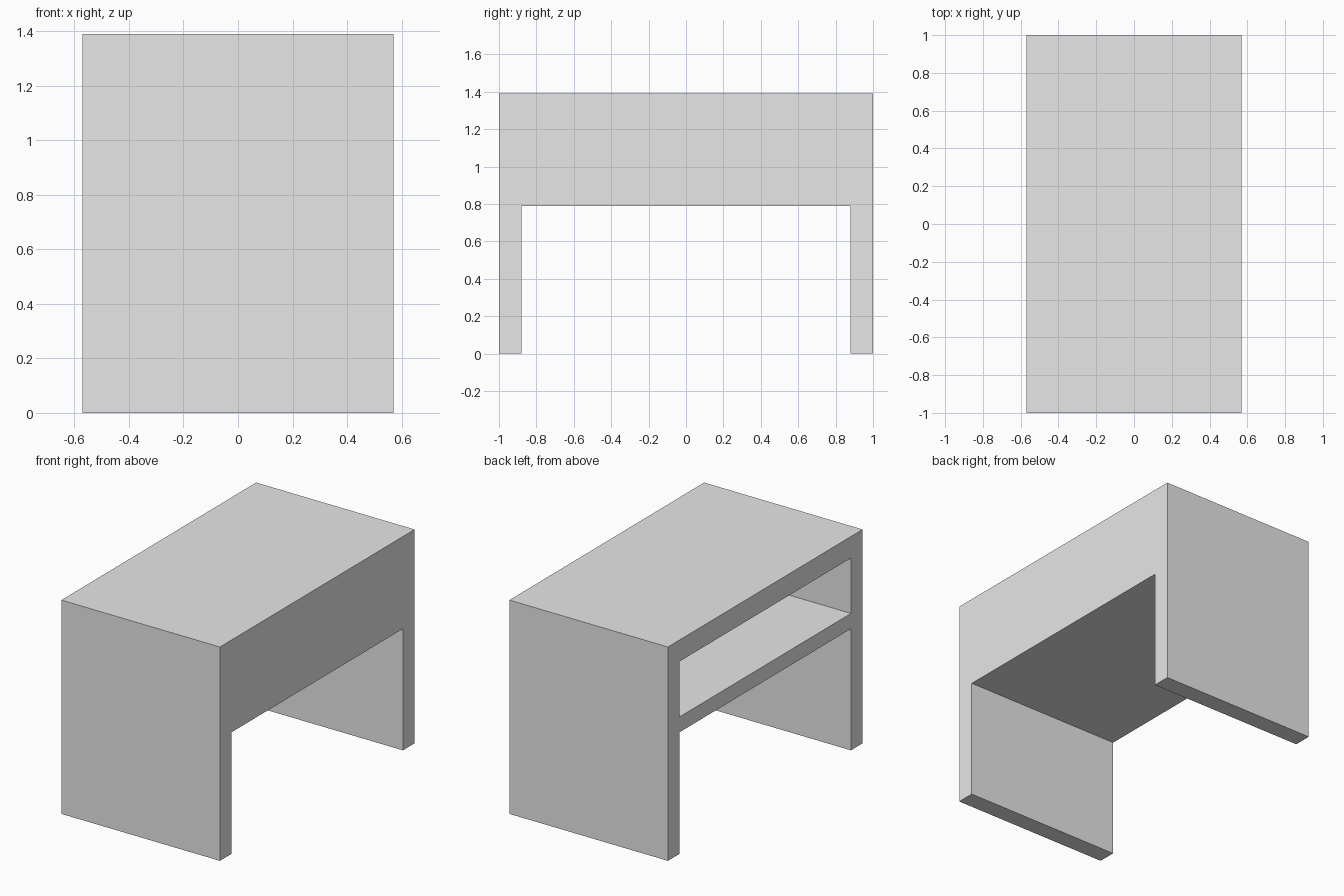
import bpy
import bmesh

cube = bpy.data.objects.get("Cube")
if cube:
    bpy.data.objects.remove(cube, do_unlink=True)

# Overall sizes
HALF_W, HALF_L, HEIGHT = 0.57, 1.0, 1.39
WALL = 0.12          # end panels and closed side
UNDERSIDE = 0.79     # bottom of the shelf
SHELF_TOP, TOP_UNDERSIDE = 0.89, 1.25

grey = bpy.data.materials.new("plain_grey")
grey.use_nodes = True
colour = (0.8, 0.8, 0.8, 1.0)
grey.diffuse_color = colour
grey.node_tree.nodes["Principled BSDF"].inputs["Base Color"].default_value = colour


def prism(name, profile, x0, x1):
    """Extrude a closed (y, z) profile along x."""
    bm = bmesh.new()
    face = bm.faces.new([bm.verts.new((x0, y, z)) for y, z in profile])
    new = bmesh.ops.extrude_face_region(bm, geom=[face])["geom"]
    verts = [v for v in new if isinstance(v, bmesh.types.BMVert)]
    bmesh.ops.translate(bm, verts=verts, vec=(x1 - x0, 0, 0))
    bmesh.ops.recalc_face_normals(bm, faces=bm.faces)
    mesh = bpy.data.meshes.new(name)
    bm.to_mesh(mesh)
    bm.free()
    mesh.materials.append(grey)
    obj = bpy.data.objects.new(name, mesh)
    bpy.context.collection.objects.link(obj)
    return obj


# Desk body: two end panels joined by a deep upper box
inner = HALF_L - WALL
right_half = [(inner, UNDERSIDE), (inner, 0), (HALF_L, 0), (HALF_L, HEIGHT)]
left_half = [(-y, z) for y, z in reversed(right_half)]
body = prism("desk_body", right_half + left_half, -HALF_W, HALF_W)

# Storage compartment, open on one long side only
compartment = [(-inner, SHELF_TOP), (inner, SHELF_TOP),
               (inner, TOP_UNDERSIDE), (-inner, TOP_UNDERSIDE)]
cutter = prism("compartment_cutter", compartment, -HALF_W - 0.1, HALF_W - WALL)
cutter.hide_render = True

cut = body.modifiers.new("compartment", "BOOLEAN")
cut.operation = "DIFFERENCE"
cut.solver = "EXACT"
cut.object = cutter
bpy.context.view_layer.objects.active = body
bpy.ops.object.modifier_apply(modifier=cut.name)
bpy.data.objects.remove(cutter, do_unlink=True)
